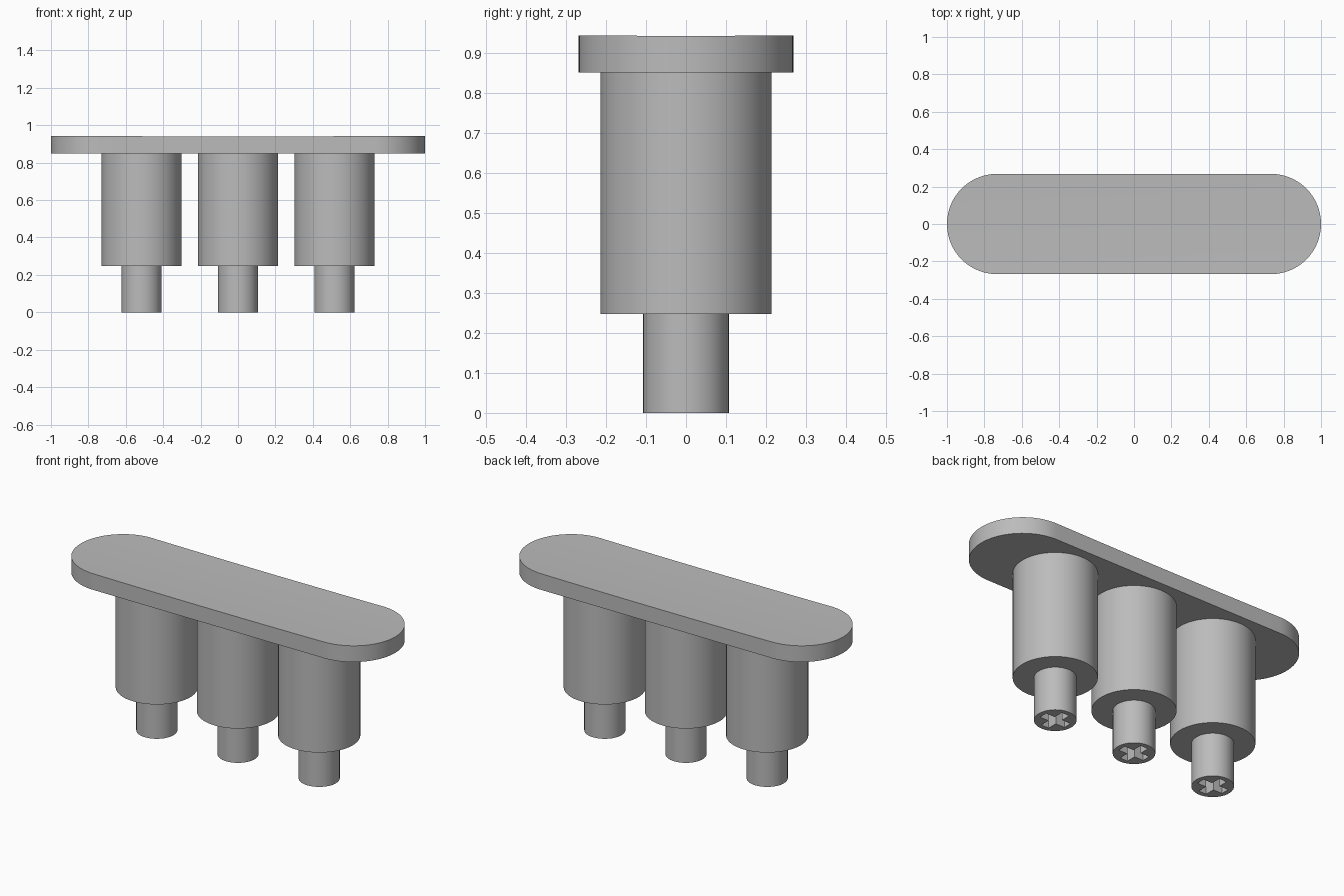
import bpy, bmesh, math

cube = bpy.data.objects.get("Cube")
if cube:
    bpy.data.objects.remove(cube)

grey = bpy.data.materials.new("plain grey")
grey.use_nodes = True
grey.diffuse_color = (0.5, 0.5, 0.5, 1)
grey.node_tree.nodes["Principled BSDF"].inputs["Base Color"].default_value = (0.5, 0.5, 0.5, 1)

HALF, END = 0.268, 0.732          # plate half width, centre of its round ends
TOP, UNDER, STEP = 0.944, 0.85, 0.247


def finish(bm, name):
    """Turn a bmesh into a smooth object with sharp edges kept."""
    bmesh.ops.recalc_face_normals(bm, faces=bm.faces)
    mesh = bpy.data.meshes.new(name)
    bm.to_mesh(mesh)
    bm.free()
    mesh.materials.append(grey)
    obj = bpy.data.objects.new(name, mesh)
    bpy.context.collection.objects.link(obj)
    bpy.ops.object.select_all(action="DESELECT")
    obj.select_set(True)
    bpy.context.view_layer.objects.active = obj
    bpy.ops.object.shade_smooth_by_angle(angle=math.radians(30))
    return obj


def loop(bm, points, z):
    verts = [bm.verts.new((x, y, z)) for x, y in points]
    return [bm.edges.new((v, verts[i - 1])) for i, v in enumerate(verts)]


def raise_loop(bm, edges, z):
    """Extrude a loop of edges up to height z and return the new loop."""
    new = bmesh.ops.extrude_edge_only(bm, edges=edges)["geom"]
    for v in new:
        if isinstance(v, bmesh.types.BMVert):
            v.co.z = z
    return [e for e in new if isinstance(e, bmesh.types.BMEdge)
            and all(abs(v.co.z - z) < 1e-5 for v in e.verts)]


def circle(radius, count=64):
    turn = math.tau / count
    return [(radius * math.cos(i * turn), radius * math.sin(i * turn)) for i in range(count)]


# Rounded plate: rows across the width, with a very shallow dished top
def dish(x, y):
    return TOP - 0.008 + 0.006 * x * x + 0.05 * y * y


bm = bmesh.new()
ROWS, COLS = 48, 24
tops, bottoms = [], []
for i in range(ROWS + 1):
    a = math.pi * (i / ROWS - 0.5)
    y, reach = HALF * math.sin(a), END + HALF * math.cos(a)
    xs = [reach * (2 * j / COLS - 1) for j in range(COLS + 1)]
    tops.append([bm.verts.new((x, y, dish(x, y))) for x in xs])
    bottoms.append([bm.verts.new((x, y, UNDER)) for x in xs])
for grid in (tops, bottoms):
    for r, s in zip(grid, grid[1:]):
        for j in range(COLS):
            bm.faces.new((r[j], r[j + 1], s[j + 1], s[j]))


def rim(grid):
    return (grid[0] + [r[-1] for r in grid[1:-1]]
            + grid[-1][::-1] + [r[0] for r in grid[-2:0:-1]])


upper, lower = rim(tops), rim(bottoms)
for i in range(len(upper)):
    bm.faces.new((lower[i - 1], lower[i], upper[i], upper[i - 1]))
finish(bm, "top_plate")

# Three posts, each with a narrow stem that has a cross-shaped socket
ARM, SLOT = 0.08, 0.024
quarter = [(ARM, -SLOT), (ARM, SLOT), (SLOT, SLOT)]
cross = []
for _ in range(4):
    cross += quarter
    quarter = [(-y, x) for x, y in quarter]

for side, x in (("right", -0.516), ("middle", 0), ("left", 0.516)):
    bm = bmesh.new()
    outer, inner = loop(bm, circle(0.107), 0), loop(bm, cross, 0)
    bmesh.ops.triangle_fill(bm, edges=outer + inner, use_beauty=True)
    raise_loop(bm, outer, STEP)
    bmesh.ops.triangle_fill(bm, edges=raise_loop(bm, inner, 0.2), use_beauty=True)
    finish(bm, side + "_stem").location.x = x

    bm = bmesh.new()
    base = loop(bm, circle(0.214), STEP)
    bmesh.ops.contextual_create(bm, geom=base)
    raise_loop(bm, base, UNDER)
    finish(bm, side + "_post").location.x = x
